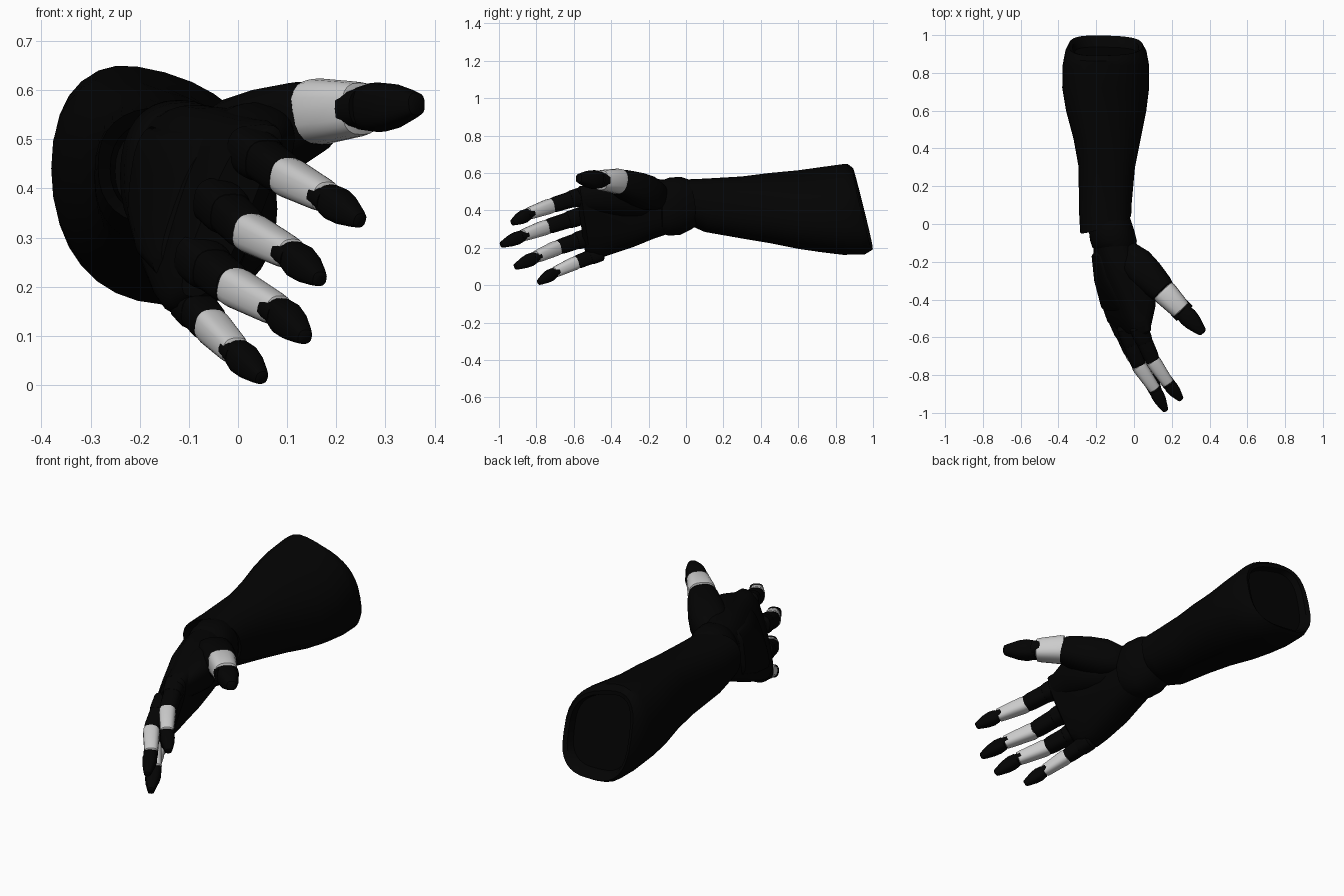
import bpy, bmesh
from math import cos, sin, pi, copysign
from mathutils import Vector

black = bpy.data.materials.new("black_shell")
black.diffuse_color = (0.001, 0.001, 0.001, 1)
SIDES = 32


def squircle(n, sides=SIDES):
    """Unit rounded-square outline."""
    def p(v):
        return copysign(abs(v) ** (2 / n), v)
    return [(p(cos(2 * pi * i / sides)), p(sin(2 * pi * i / sides))) for i in range(sides)]


def loft(name, rings, mat=black, angle=0.6):
    """Skin a list of equal-length point rings and cap both ends."""
    bm = bmesh.new()
    vs = [[bm.verts.new(p) for p in r] for r in rings]
    n = len(vs[0])
    for a, b in zip(vs, vs[1:]):
        for i in range(n):
            j = (i + 1) % n
            bm.faces.new((a[i], a[j], b[j], b[i]))
    bm.faces.new(vs[0])
    bm.faces.new(vs[-1])
    bmesh.ops.recalc_face_normals(bm, faces=bm.faces)
    me = bpy.data.meshes.new(name)
    bm.to_mesh(me)
    bm.free()
    ob = bpy.data.objects.new(name, me)
    bpy.context.collection.objects.link(ob)
    if mat:
        me.materials.append(mat)
    bpy.ops.object.select_all(action='DESELECT')
    ob.select_set(True)
    bpy.context.view_layer.objects.active = ob
    bpy.ops.object.shade_smooth_by_angle(angle=angle)
    return ob


def slice_y(y, x0, x1, z0, z1, n=2.5, kx=0, kz=0, lean=0, drop=0, pinch=0):
    """Cross-section across y; kx/kz slant it, lean/drop skew it, pinch narrows its +x side."""
    cx, cz, hx, hz = (x0 + x1) / 2, (z0 + z1) / 2, (x1 - x0) / 2, (z1 - z0) / 2
    out = []
    for u, v in squircle(n):
        dx, dz = u * hx, v * hz * (1 - pinch * u)
        out.append((cx + dx + lean * dz, y + kx * dx + kz * dz, cz + dz + drop * dx))
    return out


def segment(name, p0, p1, profile, mat=black, n=2.7, squash=1.0):
    """Tapered tube from p0 to p1; profile is (t along, radius)."""
    p0, p1 = Vector(p0), Vector(p1)
    d = (p1 - p0).normalized()
    side = d.cross(Vector((0, 0, 1))).normalized()
    up = side.cross(d)
    rings = [[p0.lerp(p1, t) + side * (u * r * squash) + up * (v * r)
              for u, v in squircle(n, 20)] for t, r in profile]
    return loft(name, rings, mat)


# Forearm shell: slanted open cuff at the wrist, recessed slanted elbow end
loft("forearm", [
    slice_y(0.12, -0.25, -0.05, 0.34, 0.53, 2.3),
    slice_y(0.02, -0.26, -0.04, 0.34, 0.54, 2.3, 0.33, -0.12),
    slice_y(0.0, -0.285, -0.015, 0.325, 0.565, 2.4, 0.33, -0.15),
    slice_y(0.10, -0.292, -0.012, 0.285, 0.57, 2.4, 0.1),
    slice_y(0.30, -0.293, 0.005, 0.25, 0.58, 2.4, drop=-0.06, pinch=0.05),
    slice_y(0.45, -0.32, 0.035, 0.225, 0.595, 2.3, drop=-0.12, pinch=0.08),
    slice_y(0.60, -0.36, 0.065, 0.195, 0.605, 2.25, drop=-0.17, pinch=0.1),
    slice_y(0.72, -0.38, 0.08, 0.178, 0.62, 2.25, drop=-0.18, pinch=0.1),
    slice_y(0.84, -0.378, 0.08, 0.163, 0.636, 2.3, drop=-0.18, pinch=0.1),
    slice_y(0.91, -0.365, 0.067, 0.166, 0.635, 2.5, 0, -0.2, drop=-0.18, pinch=0.1),
    slice_y(0.945, -0.345, 0.045, 0.19, 0.612, 2.8, 0, -0.25, drop=-0.17, pinch=0.1),
    slice_y(0.935, -0.325, 0.025, 0.21, 0.592, 3, 0, -0.22, drop=-0.17, pinch=0.1),
    slice_y(0.90, -0.315, 0.015, 0.22, 0.582, 3, 0, -0.2, drop=-0.17, pinch=0.1),
])

# Wrist joint and its raised collar
loft("wrist", [
    slice_y(0.10, -0.22, -0.06, 0.35, 0.52),
    slice_y(0.03, -0.235, -0.02, 0.30, 0.56, 2.3),
    slice_y(-0.03, -0.24, 0.0, 0.27, 0.58, 2.3),
    slice_y(-0.09, -0.232, 0.015, 0.265, 0.575, 2.3),
    slice_y(-0.125, -0.22, 0.01, 0.275, 0.562, 2.3),
    slice_y(-0.14, -0.20, -0.02, 0.30, 0.54, 2.3),
])

# Palm: thin plate leaning towards the thumb side, widest at the knuckles
loft("palm", [
    slice_y(-0.08, -0.215, -0.015, 0.28, 0.56),
    slice_y(-0.17, -0.21, 0.01, 0.25, 0.57, 2.6, lean=0.1),
    slice_y(-0.28, -0.19, 0.025, 0.205, 0.565, 2.8, lean=0.2),
    slice_y(-0.40, -0.15, 0.035, 0.165, 0.55, 3, lean=0.3),
    slice_y(-0.48, -0.12, 0.045, 0.145, 0.54, 3, 0, -0.1, lean=0.36),
    slice_y(-0.54, -0.095, 0.045, 0.155, 0.53, 3, 0, -0.15, lean=0.4),
    slice_y(-0.565, -0.07, 0.02, 0.18, 0.51, 3, 0, -0.15, lean=0.4),
])

# Raised plate on the back of the hand
loft("hand_back_plate", [
    slice_y(-0.15, -0.21, -0.12, 0.33, 0.52, 3, lean=0.1),
    slice_y(-0.17, -0.22, -0.11, 0.30, 0.53, 3, lean=0.12),
    slice_y(-0.30, -0.198, -0.08, 0.255, 0.52, 3, lean=0.22),
    slice_y(-0.44, -0.147, -0.03, 0.22, 0.51, 3, lean=0.34),
    slice_y(-0.46, -0.13, -0.03, 0.24, 0.49, 3, lean=0.36),
])

# Thumb base muscle, and the web filling the gap to the index finger
segment("thumb_base", (-0.07, -0.13, 0.46), (0.165, -0.365, 0.555),
        [(0, 0.05), (0.12, 0.075), (0.35, 0.094), (0.6, 0.09),
         (0.88, 0.076), (0.97, 0.066), (1, 0.05)], n=2.5)
loft("thumb_web", [
    slice_y(-0.16, -0.08, 0.0, 0.38, 0.54, 2.4),
    slice_y(-0.24, -0.09, 0.07, 0.36, 0.57, 2.4, lean=0.2),
    slice_y(-0.34, -0.08, 0.11, 0.365, 0.575, 2.4, lean=0.25),
    slice_y(-0.43, -0.05, 0.11, 0.38, 0.555, 2.4, lean=0.25),
    slice_y(-0.52, -0.02, 0.09, 0.39, 0.53, 2.5, lean=0.25),
    slice_y(-0.57, 0.0, 0.08, 0.41, 0.51, 2.5, lean=0.25),
])

# Digits: knuckle, white start, white end, tip; then thickness of middle and tip
digits = {
    "index": ((0.015, -0.53, 0.485), (0.1, -0.725, 0.424), (0.178, -0.84, 0.383), (0.25, -0.93, 0.333), 0.039, 0.037),
    "middle": ((-0.05, -0.53, 0.38), (0.025, -0.75, 0.31), (0.107, -0.87, 0.267), (0.168, -0.99, 0.214), 0.039, 0.037),
    "ring": ((-0.09, -0.50, 0.265), (-0.008, -0.69, 0.2), (0.08, -0.80, 0.152), (0.138, -0.915, 0.096), 0.039, 0.037),
    "little": ((-0.10, -0.45, 0.175), (-0.054, -0.59, 0.12), (-0.006, -0.70, 0.070), (0.05, -0.79, 0.013), 0.035, 0.034),
    "thumb": ((0.06, -0.26, 0.535), (0.158, -0.358, 0.556), (0.25, -0.455, 0.562), (0.367, -0.577, 0.572), 0.066, 0.054),
}
for finger, (k, a, b, tip, r, rt) in digits.items():
    if finger != "thumb":
        # Knuckle hood and proximal segment
        segment(finger + "_knuckle", k, Vector(k).lerp(Vector(a), 0.5),
                [(0, r * 0.9), (0.15, r * 1.25), (0.75, r * 1.22), (0.95, r * 1.12), (1, r * 0.9)])
        segment(finger + "_lower", k, a,
                [(0.3, r), (0.45, r * 1.1), (0.85, r * 1.06), (0.98, r * 0.96), (1.03, r * 0.7)])
    # Light middle segment
    segment(finger + "_middle", a, b,
            [(-0.08, r * 0.7), (-0.04, r * 0.98), (0.1, r * 1.02), (0.85, r * 0.86),
             (1, r * 0.8), (1.03, r * 0.6)], None)
    # Dark hinge showing on two sides, then the blunt tip
    segment(finger + "_joint", Vector(a).lerp(Vector(b), 0.84), Vector(b).lerp(Vector(tip), 0.15),
            [(0, r * 0.5), (0.1, r * 0.6), (1, r * 0.6)], squash=1.46)
    segment(finger + "_tip", b, tip,
            [(0.02, rt * 0.6), (0.06, rt * 0.82), (0.3, rt * 0.94), (0.55, rt * 0.84),
             (0.85, rt * 0.56), (0.97, rt * 0.42), (1, rt * 0.25)])
